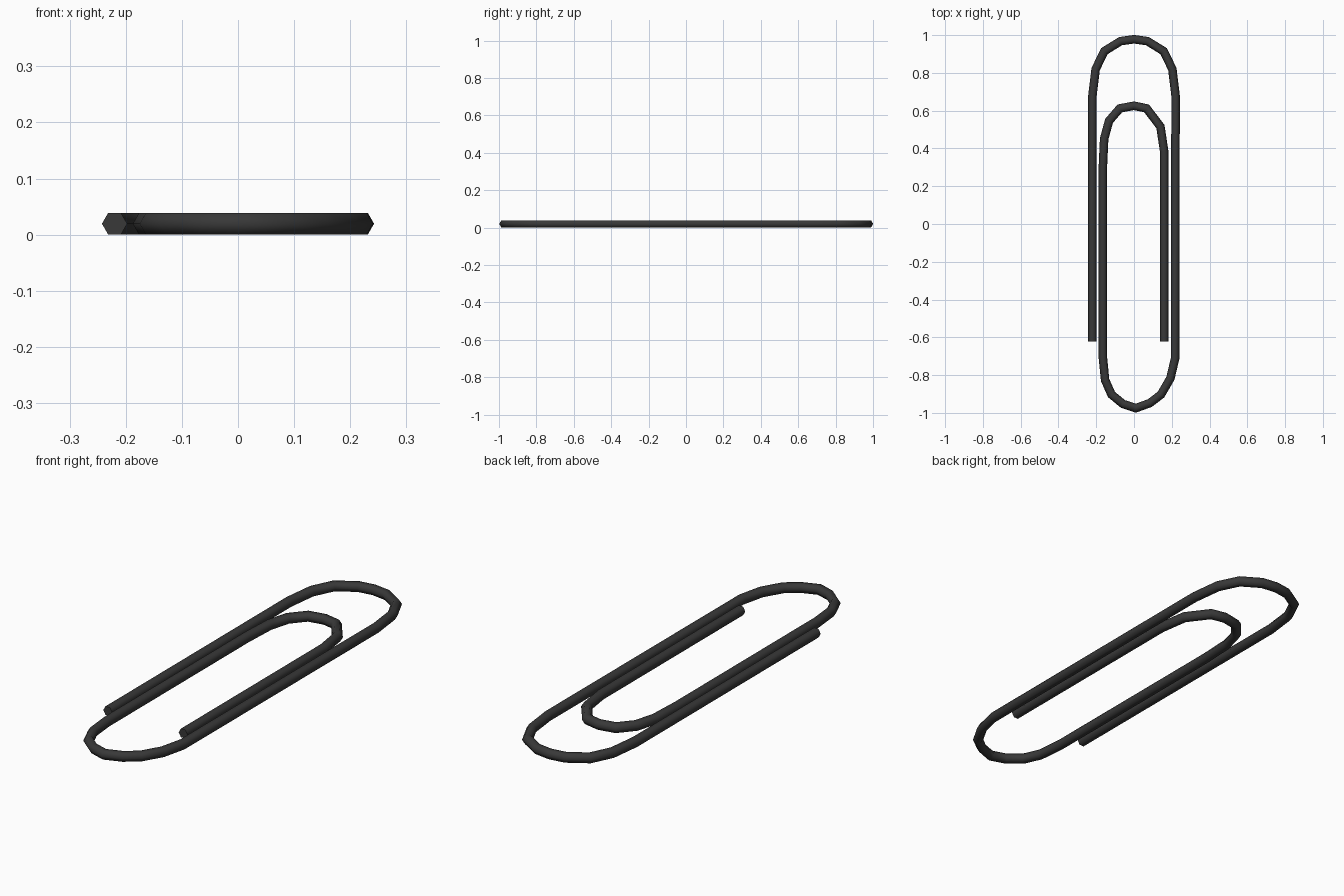
import bpy
import bmesh
import math
from mathutils import Vector

cube = bpy.data.objects.get("Cube")
if cube:
    bpy.data.objects.remove(cube, do_unlink=True)

WIRE_RADIUS = 0.0225
SIDES = 6
HALF_HEIGHT = WIRE_RADIUS * math.cos(math.pi / SIDES)

# Centre line of the bent wire, from the outer free end to the inner free end
outer_half = [(-0.22, 0.68), (-0.203, 0.82), (-0.157, 0.915), (-0.071, 0.968)]
outer_bend = outer_half + [(0, 0.978)] + [(-x, y) for x, y in reversed(outer_half)]
lower_bend = [(0.218, -0.71), (0.193, -0.816), (0.143, -0.903), (0.084, -0.948),
              (0.01, -0.975), (-0.058, -0.953), (-0.119, -0.903), (-0.153, -0.826),
              (-0.165, -0.705)]
inner_bend = [(-0.165, 0.298), (-0.158, 0.451), (-0.132, 0.546), (-0.075, 0.612),
              (0, 0.626), (0.067, 0.612), (0.14, 0.515), (0.16, 0.383)]
path = [(-0.22, -0.623)] + outer_bend + lower_bend + inner_bend + [(0.16, -0.623)]
path = [Vector((x, y, HALF_HEIGHT)) for x, y in path]


def mitre_direction(i):
    """Sideways vector at a path point, lengthened so the wire keeps its width."""
    before = (path[i] - path[max(i - 1, 0)]).normalized()
    after = (path[min(i + 1, len(path) - 1)] - path[i]).normalized()
    tangent = (before + after).normalized()
    segment = after if after.length > 0 else before
    side = Vector((-tangent.y, tangent.x, 0))
    return side / max(tangent.dot(segment), 0.5)


def sweep_wire(name, material):
    """Sweep a six-sided section along the path and close both ends."""
    bm = bmesh.new()
    rings = []
    for i, point in enumerate(path):
        side = mitre_direction(i)
        ring = []
        for k in range(SIDES):
            angle = math.tau * k / SIDES
            offset = side * math.cos(angle) + Vector((0, 0, math.sin(angle)))
            ring.append(bm.verts.new(point + offset * WIRE_RADIUS))
        rings.append(ring)
    for a, b in zip(rings, rings[1:]):
        for k in range(SIDES):
            n = (k + 1) % SIDES
            bm.faces.new((a[k], a[n], b[n], b[k]))
    bm.faces.new(rings[0])
    bm.faces.new(rings[-1])
    bmesh.ops.recalc_face_normals(bm, faces=bm.faces[:])
    mesh = bpy.data.meshes.new(name)
    bm.to_mesh(mesh)
    bm.free()
    mesh.materials.append(material)
    obj = bpy.data.objects.new(name, mesh)
    bpy.context.collection.objects.link(obj)
    return obj


# Dark metal colour
dark_metal = bpy.data.materials.new("dark_grey_metal")
dark_metal.use_nodes = True
colour = (0.04, 0.04, 0.04, 1)
dark_metal.diffuse_color = colour
dark_metal.node_tree.nodes["Principled BSDF"].inputs["Base Color"].default_value = colour

# Wire, smooth around its section with crisp end caps
wire = sweep_wire("bent_wire", dark_metal)
bpy.ops.object.select_all(action="DESELECT")
wire.select_set(True)
bpy.context.view_layer.objects.active = wire
bpy.ops.object.shade_smooth_by_angle(angle=math.radians(70))
